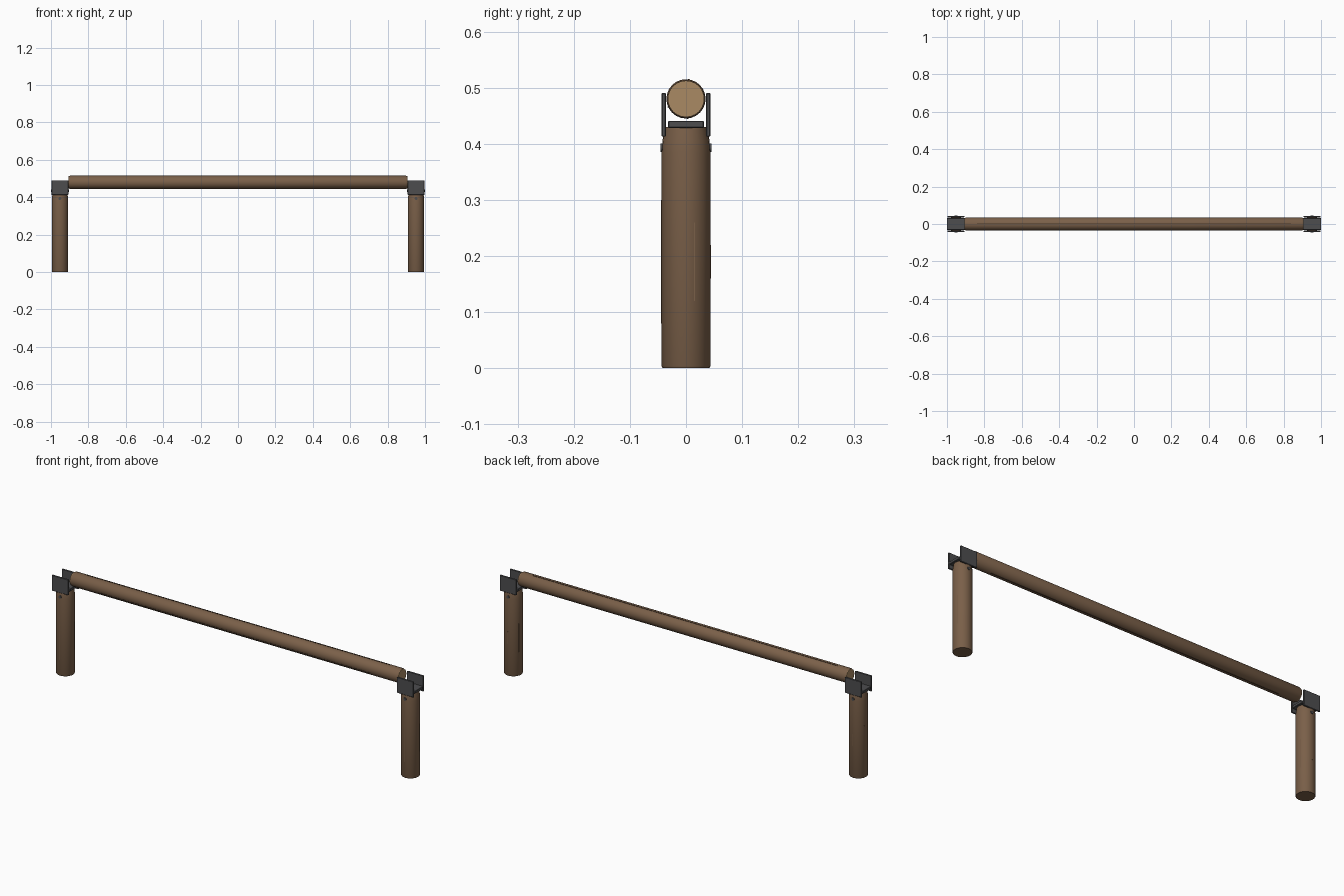
import bpy, math

if "Cube" in bpy.data.objects:
    bpy.data.objects.remove(bpy.data.objects["Cube"])


def colour(name, rgb):
    m = bpy.data.materials.new(name)
    m.diffuse_color = (*rgb, 1)
    m.use_nodes = True
    m.node_tree.nodes["Principled BSDF"].inputs["Base Color"].default_value = m.diffuse_color
    return m


WOOD = colour("brown wood", (0.195, 0.116, 0.066))
END = colour("cut end wood", (0.40, 0.254, 0.125))
GRAIN = colour("dark grain", (0.07, 0.042, 0.025))
METAL = colour("dark metal", (0.075, 0.075, 0.078))


def finish(o, name, mat, bevel=0):
    o.name = name
    o.data.materials.append(mat)
    bpy.ops.object.transform_apply(location=False, rotation=True, scale=True)
    if bevel:
        b = o.modifiers.new("edge", 'BEVEL')
        b.width, b.segments = bevel, 1
    return o


def box(name, loc, size, mat, bevel=0):
    bpy.ops.mesh.primitive_cube_add(size=1, location=loc)
    o = bpy.context.object
    o.scale = size
    return finish(o, name, mat, bevel)


def cylinder(name, loc, r, depth, mat, rot=(0, 0, 0), sides=24):
    bpy.ops.mesh.primitive_cylinder_add(vertices=sides, radius=r, depth=depth,
                                        location=loc, rotation=rot)
    o = finish(bpy.context.object, name, mat)
    bpy.ops.object.shade_smooth_by_angle(angle=math.radians(35))
    return o


def lathe(name, profile, loc, mat, rot=(0, 0, 0), sides=24):
    """Closed round solid from (radius, height) rings."""
    verts = [(r * math.cos(2 * math.pi * i / sides), r * math.sin(2 * math.pi * i / sides), z)
             for r, z in profile for i in range(sides)]
    faces = [(k * sides + i, k * sides + (i + 1) % sides,
              (k + 1) * sides + (i + 1) % sides, (k + 1) * sides + i)
             for k in range(len(profile) - 1) for i in range(sides)]
    faces.append(tuple(reversed(range(sides))))
    faces.append(tuple(range((len(profile) - 1) * sides, len(profile) * sides)))
    me = bpy.data.meshes.new(name)
    me.from_pydata(verts, [], faces)
    o = bpy.data.objects.new(name, me)
    bpy.context.collection.objects.link(o)
    o.location, o.rotation_euler = loc, rot
    bpy.ops.object.select_all(action='DESELECT')
    o.select_set(True)
    bpy.context.view_layer.objects.active = o
    finish(o, name, mat)
    bpy.ops.object.shade_smooth_by_angle(angle=math.radians(35))
    return o


RAIL_Z, RAIL_R, RAIL_HALF = 0.48, 0.035, 0.903
ALONG_X = (0, math.pi / 2, 0)

# Round rail with softened ends
lathe("rail", [(0.033, -RAIL_HALF), (RAIL_R, -RAIL_HALF + 0.004),
               (RAIL_R, RAIL_HALF - 0.004), (0.033, RAIL_HALF)],
      (0, 0, RAIL_Z), WOOD, ALONG_X)

# Thin grain lines running along the rail
for deg, length in ((82, 1.68), (205, 1.5), (275, 1.6)):
    a = math.radians(deg)
    g = box("rail_grain", (0, RAIL_R * math.cos(a), RAIL_Z + RAIL_R * math.sin(a)),
            (length, 0.002, 0.002), GRAIN)

for s, side in ((-1, "left"), (1, "right")):
    x = s * 0.952
    # Pale sawn face on the rail end
    cylinder(side + "_rail_end", (s * (RAIL_HALF + 0.001), 0, RAIL_Z), 0.0325, 0.004, END, ALONG_X)

    # Post, tapered at the top
    lathe(side + "_post", [(0.0415, 0), (0.0435, 0.004), (0.0435, 0.385),
                           (0.042, 0.405), (0.038, 0.43)], (x, 0, 0), WOOD)

    # Grain strips on the post
    for deg, z, h in ((-90, 0.19, 0.22), (90, 0.19, 0.06), (20, 0.19, 0.14), (160, 0.19, 0.14)):
        a = math.radians(deg)
        box(side + "_post_grain", (x + 0.0435 * math.cos(a), 0.0435 * math.sin(a), z),
            (0.002, 0.002, h), WOOD)

    # Saddle bracket: base plate and two cheeks
    box(side + "_bracket_base", (x, 0, 0.4345), (0.096, 0.064, 0.013), METAL, 0.0015)
    for t in (-1, 1):
        box(side + "_bracket_cheek", (x, t * 0.0395, 0.4515), (0.090, 0.008, 0.078), METAL, 0.0015)
        # Bolt head below each cheek
        cylinder(side + "_bolt", (x, t * 0.0425, 0.393), 0.0075, 0.006, METAL,
                 (math.pi / 2, 0, 0), 12)
